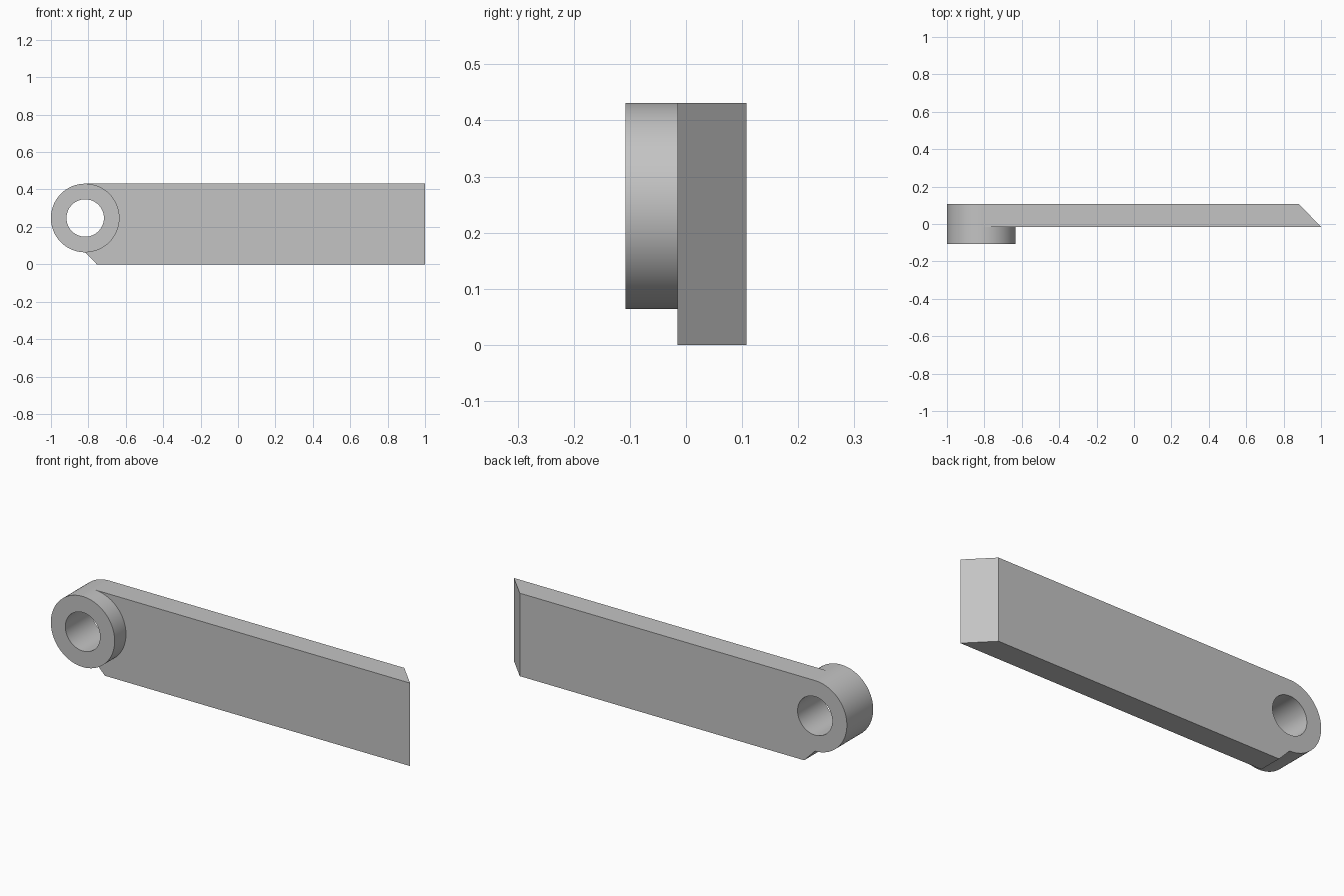
import bpy
import bmesh
from math import cos, sin, pi

default = bpy.data.objects.get("Cube")
if default:
    bpy.data.objects.remove(default, do_unlink=True)

CX, CZ = -0.817, 0.2475          # pivot centre
R, HOLE = 0.1835, 0.1            # outer and bore radius
FRONT, MID, BACK = -0.108, -0.015, 0.108
STEPS = 96

grey = bpy.data.materials.new("plain_grey")
grey.use_nodes = True
colour = (0.55, 0.55, 0.55, 1)
grey.diffuse_color = colour
grey.node_tree.nodes["Principled BSDF"].inputs["Base Color"].default_value = colour


def arc(radius, start, end, steps):
    angles = [start + (end - start) * i / steps for i in range(steps + 1)]
    return [(CX + radius * cos(a), CZ + radius * sin(a)) for a in angles]


def extrude_profile(name, points, y0, y1):
    """Solid made by extruding an x-z outline from y0 to y1."""
    bm = bmesh.new()
    face = bm.faces.new([bm.verts.new((x, y0, z)) for x, z in points])
    top = bmesh.ops.extrude_face_region(bm, geom=[face])["geom"]
    moved = [v for v in top if isinstance(v, bmesh.types.BMVert)]
    bmesh.ops.translate(bm, verts=moved, vec=(0, y1 - y0, 0))
    bmesh.ops.recalc_face_normals(bm, faces=bm.faces)
    mesh = bpy.data.meshes.new(name)
    bm.to_mesh(mesh)
    bm.free()
    mesh.materials.append(grey)
    obj = bpy.data.objects.new(name, mesh)
    bpy.context.collection.objects.link(obj)
    return obj


# Arm: rounded pivot end, small lower chamfer, straight blade
outline = arc(R, pi / 2, 3 * pi / 2, STEPS // 2)
outline += [(-0.755, 0), (1, 0), (1, 2 * R + CZ - R)]
arm = extrude_profile("arm", outline, MID, BACK)

# Slanted far end: the back edge is shorter than the front
for v in arm.data.vertices:
    if v.co.x > 0.9 and v.co.y > 0:
        v.co.x = 0.88

# Raised round boss on the front of the pivot
boss = extrude_profile("pivot_boss", arc(R, 0, 2 * pi, STEPS)[:-1], FRONT, MID)

# Bore through both parts
cutter = extrude_profile("bore_cutter", arc(HOLE, 0, 2 * pi, STEPS)[:-1], -0.3, 0.3)
for obj in (arm, boss):
    bpy.ops.object.select_all(action="DESELECT")
    obj.select_set(True)
    bpy.context.view_layer.objects.active = obj
    mod = obj.modifiers.new("bore", "BOOLEAN")
    mod.operation = "DIFFERENCE"
    mod.solver = "EXACT"
    mod.object = cutter
    bpy.ops.object.modifier_apply(modifier=mod.name)
    bpy.ops.object.shade_smooth_by_angle(angle=pi / 6)
bpy.data.objects.remove(cutter, do_unlink=True)
